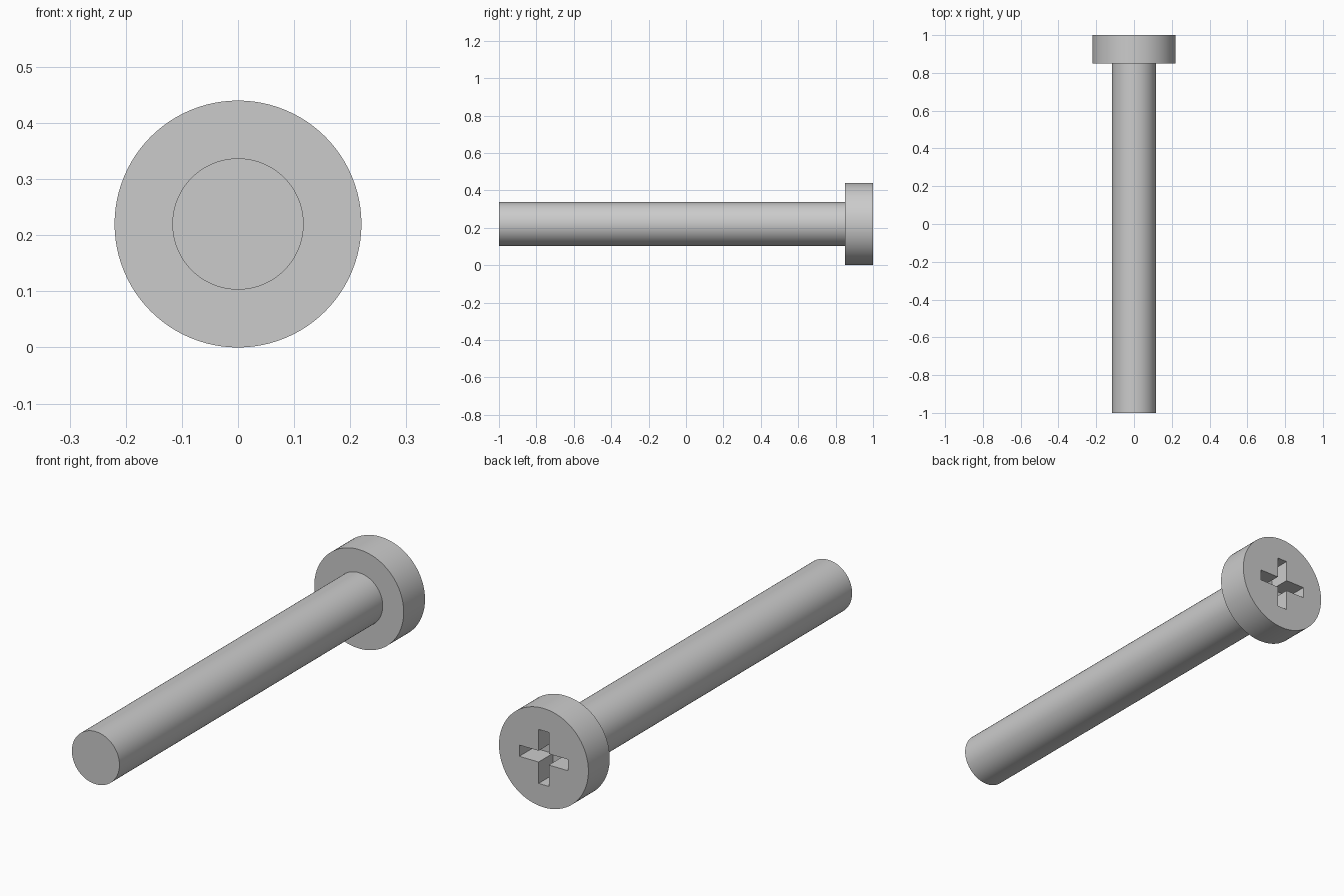
import bpy
import bmesh
from math import radians
from mathutils import Matrix

HEAD_R, SHAFT_R = 0.22, 0.117
BACK, HEAD_FRONT, FRONT = 1.0, 0.85, -1.0
SLOT_HALF, SLOT_W, SLOT_DEPTH = 0.12, 0.025, 0.1

cube = bpy.data.objects.get("Cube")
if cube:
    bpy.data.objects.remove(cube, do_unlink=True)

steel = bpy.data.materials.new("grey_steel")
steel.use_nodes = True
steel.diffuse_color = (0.6, 0.6, 0.6, 1)
steel.node_tree.nodes["Principled BSDF"].inputs["Base Color"].default_value = (0.6, 0.6, 0.6, 1)


def add_object(name, bm):
    bmesh.ops.recalc_face_normals(bm, faces=bm.faces)
    mesh = bpy.data.meshes.new(name)
    bm.to_mesh(mesh)
    bm.free()
    mesh.materials.append(steel)
    obj = bpy.data.objects.new(name, mesh)
    bpy.context.collection.objects.link(obj)
    return obj


def rod(name, radius, y0, y1):
    """Closed cylinder along y, on the screw axis."""
    bm = bmesh.new()
    place = Matrix.Translation((0, (y0 + y1) / 2, HEAD_R)) @ Matrix.Rotation(radians(90), 4, "X")
    bmesh.ops.create_cone(bm, cap_ends=True, segments=96, radius1=radius,
                          radius2=radius, depth=y1 - y0, matrix=place)
    return add_object(name, bm)


def activate(obj):
    bpy.ops.object.select_all(action="DESELECT")
    obj.select_set(True)
    bpy.context.view_layer.objects.active = obj


# Shaft and head
shaft = rod("shaft", SHAFT_R, FRONT, HEAD_FRONT)
head = rod("head", HEAD_R, HEAD_FRONT, BACK)

# Cross-shaped cutter: one arm outline turned four times, then extruded
bm = bmesh.new()
corners = []
for quarter in range(4):
    turn = Matrix.Rotation(radians(90 * quarter), 4, "Y")
    for x, z in ((SLOT_HALF, SLOT_W), (SLOT_HALF, -SLOT_W), (SLOT_W, -SLOT_W)):
        point = turn @ Matrix.Translation((x, 0, z)).translation
        corners.append(bm.verts.new((point.x, BACK - SLOT_DEPTH, point.z + HEAD_R)))
outline = bm.faces.new(corners)
extruded = bmesh.ops.extrude_face_region(bm, geom=[outline])["geom"]
bmesh.ops.translate(bm, vec=(0, SLOT_DEPTH * 2, 0),
                    verts=[g for g in extruded if isinstance(g, bmesh.types.BMVert)])
cutter = add_object("slot_cutter", bm)
cutter.hide_render = True

# Cut the driver recess into the head
cut = head.modifiers.new("driver_recess", "BOOLEAN")
cut.operation = "DIFFERENCE"
cut.solver = "EXACT"
cut.object = cutter
activate(head)
bpy.ops.object.modifier_apply(modifier=cut.name)
bpy.data.objects.remove(cutter, do_unlink=True)

# Round sides smooth, rims and recess sharp
for part in (shaft, head):
    activate(part)
    bpy.ops.object.shade_smooth_by_angle(angle=radians(30))
